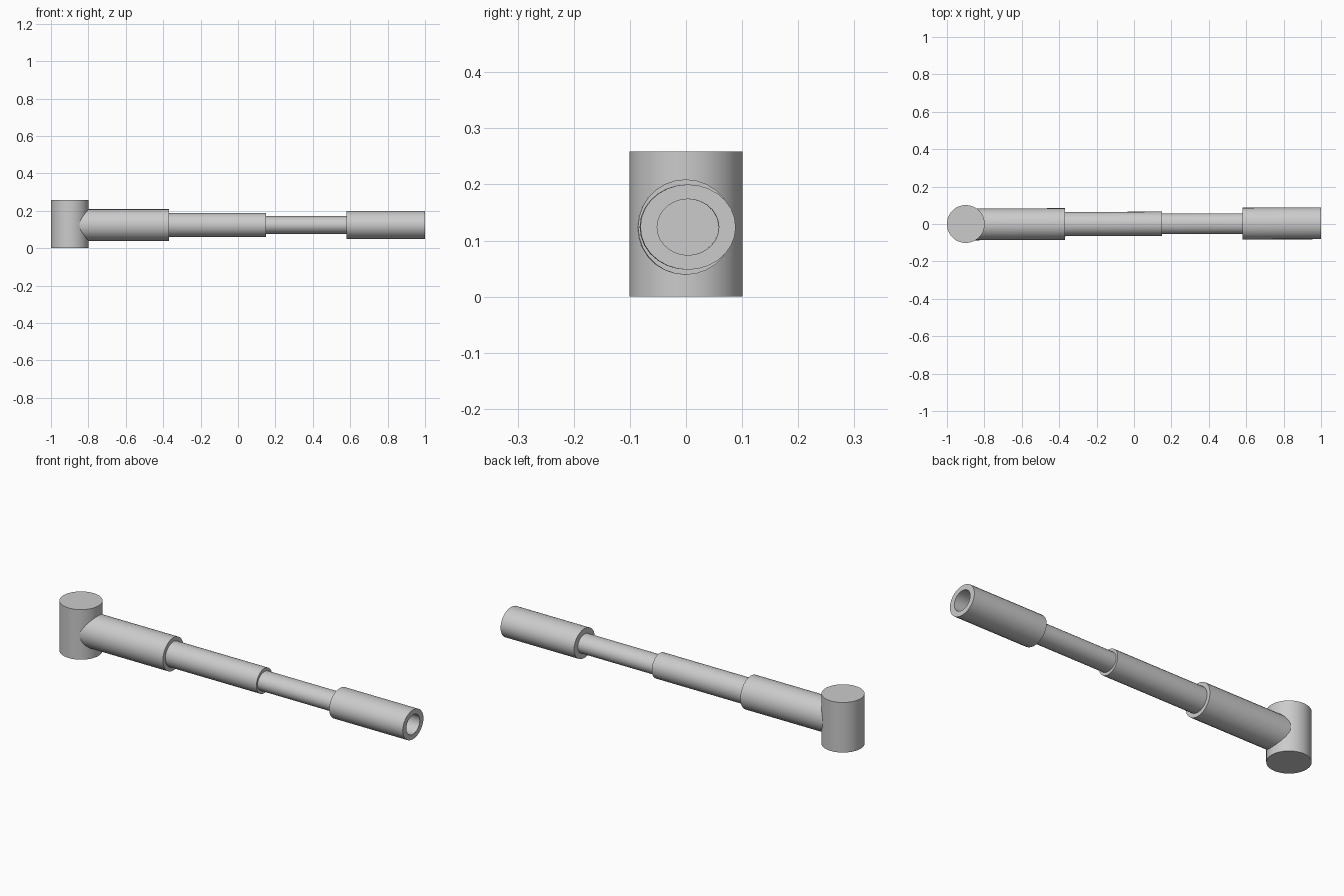
import bpy, bmesh, math
from mathutils import Matrix

cube = bpy.data.objects.get("Cube")
if cube:
    bpy.data.objects.remove(cube, do_unlink=True)

grey = bpy.data.materials.new("light grey")
grey.use_nodes = True
colour = (0.6, 0.6, 0.6, 1)
grey.diffuse_color = colour
grey.node_tree.nodes["Principled BSDF"].inputs["Base Color"].default_value = colour

AXIS_Z = 0.124
TILT = 0.003  # slight sideways lean of the shaft


def finish(name, bm):
    bmesh.ops.recalc_face_normals(bm, faces=bm.faces)
    mesh = bpy.data.meshes.new(name)
    bm.to_mesh(mesh)
    bm.free()
    mesh.materials.append(grey)
    obj = bpy.data.objects.new(name, mesh)
    bpy.context.collection.objects.link(obj)
    bpy.ops.object.select_all(action="DESELECT")
    obj.select_set(True)
    bpy.context.view_layer.objects.active = obj
    bpy.ops.object.shade_smooth_by_angle(angle=math.radians(35))
    return obj


def shaft(name, rings, sides=28):
    """Skin a chain of (x, y radius, z radius) rings along the shaft, capped at both ends."""
    bm = bmesh.new()
    loops = []
    for x, ry, rz in rings:
        loop = []
        for i in range(sides):
            a = math.tau * i / sides
            y = TILT * (x + 0.2) + ry * math.cos(a)
            loop.append(bm.verts.new((x, y, AXIS_Z + rz * math.sin(a))))
        loops.append(loop)
    for a, b in zip(loops, loops[1:]):
        for i in range(sides):
            j = (i + 1) % sides
            bm.faces.new((a[i], a[j], b[j], b[i]))
    bm.faces.new(loops[0])
    bm.faces.new(loops[-1])
    return finish(name, bm)


# Upright head
bm = bmesh.new()
bmesh.ops.create_cone(bm, cap_ends=True, segments=48, radius1=0.101, radius2=0.101,
                      depth=0.259, matrix=Matrix.Translation((-0.899, 0, 0.1295)))
finish("head", bm)

# Telescoping shaft sections
shaft("outer_tube", [(-0.9, 0.085, 0.085), (-0.37, 0.085, 0.085)])
shaft("middle_tube", [(-0.45, 0.065, 0.064), (0.15, 0.065, 0.064)])
shaft("inner_rod", [(0.08, 0.055, 0.048), (0.7, 0.055, 0.048)])

# Hollow grip with a blind bore in its free end
shaft("grip", [(0.58, 0.085, 0.076), (1.0, 0.085, 0.076),
               (1.0, 0.055, 0.05), (0.72, 0.055, 0.05)])
